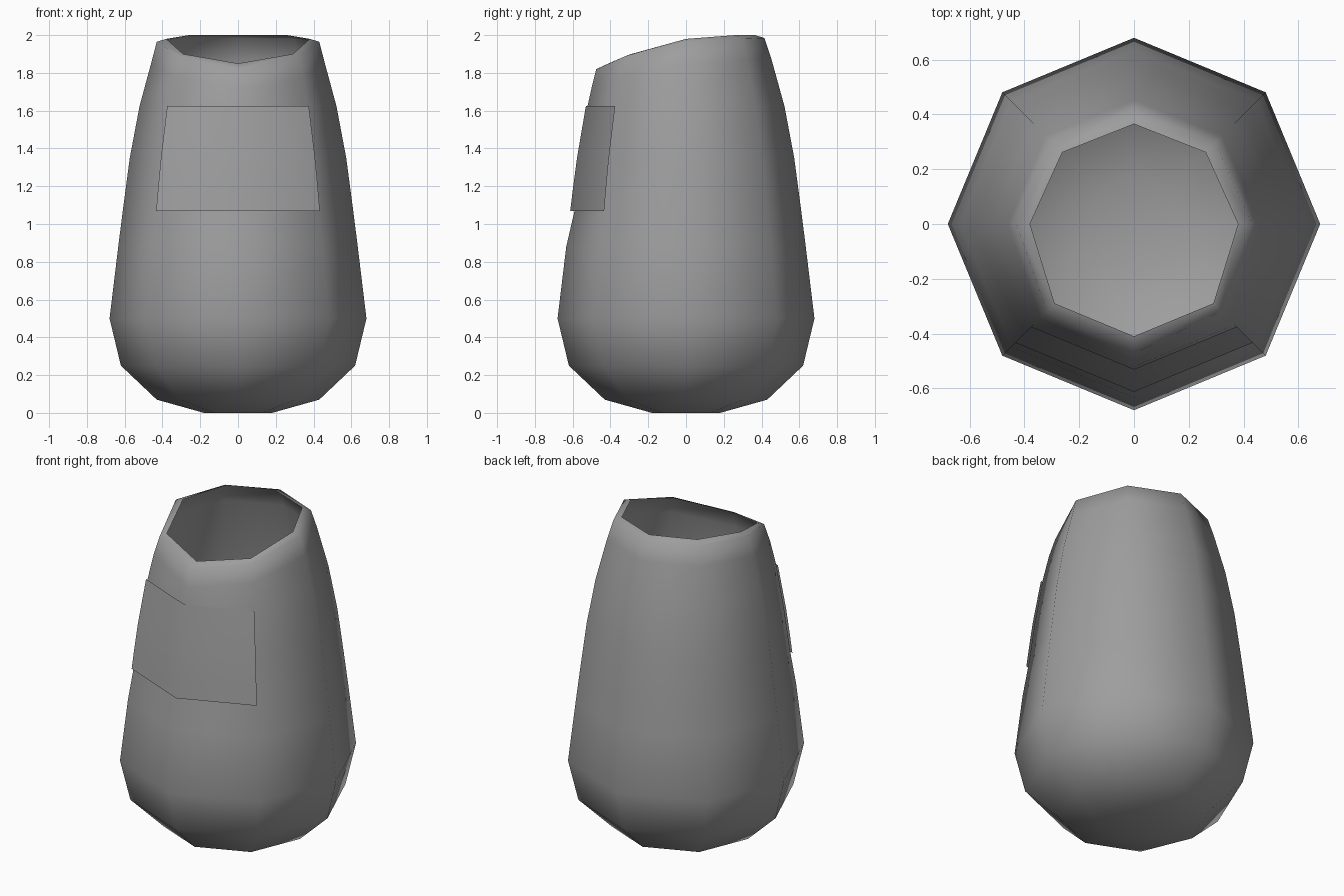
import bpy, bmesh
from math import sin, cos, pi

if "Cube" in bpy.data.objects:
    bpy.data.objects.remove(bpy.data.objects["Cube"])

SIDES = 8  # column 6 faces the front (-y)

dark_grey = bpy.data.materials.new("dark_grey")
dark_grey.diffuse_color = (0.34, 0.34, 0.34, 1)
dark_grey.use_nodes = True
dark_grey.node_tree.nodes["Principled BSDF"].inputs["Base Color"].default_value = dark_grey.diffuse_color


def finish(name, bm, outward):
    # make all faces point away from the axis
    bm.normal_update()
    if outward.normal.dot(outward.calc_center_median()) < 0:
        bmesh.ops.reverse_faces(bm, faces=bm.faces)
    mesh = bpy.data.meshes.new(name)
    bm.to_mesh(mesh)
    bm.free()
    mesh.materials.append(dark_grey)
    mesh.shade_smooth()
    obj = bpy.data.objects.new(name, mesh)
    bpy.context.collection.objects.link(obj)
    return obj


def bridge(bm, a, b, closed=True):
    n = len(a)
    for i in range(n if closed else n - 1):
        j = (i + 1) % n
        bm.faces.new((a[i], a[j], b[j], b[i]))


def column(r, z, i):
    a = 2 * pi * i / SIDES
    return (r * cos(a), r * sin(a), z)


# Body: octagonal rings (radius, height, inset of the front behind the panel)
profile = [(0.18, 0, 0), (0.43, 0.07, 0), (0.62, 0.25, 0), (0.68, 0.5, 0),
           (0.634, 0.88, 0), (0.61, 1.07, 0.02), (0.573, 1.35, 0.02),
           (0.521, 1.625, 0)]
bm = bmesh.new()
rings = []
for r, z, inset in profile:
    drop = {6: inset, 5: inset * 0.4, 7: inset * 0.4}
    rings.append([bm.verts.new(column(r - drop.get(i, 0), z, i))
                  for i in range(SIDES)])


def slanted(back, diag_b, side, diag_f, front):
    # mirrored ring given as (radius, height) from back to front
    order = [side, diag_b, back, diag_b, side, diag_f, front, diag_f]
    return [bm.verts.new(column(r, z, i)) for i, (r, z) in enumerate(order)]


# Slanted shoulder and open rim
rings.append(slanted((0.453, 1.87), (0.455, 1.87), (0.46, 1.85),
                     (0.485, 1.78), (0.50, 1.72)))
rings.append(slanted((0.415, 1.985), (0.42, 1.98), (0.43, 1.965),
                     (0.45, 1.89), (0.475, 1.82)))
rings.append(slanted((0.365, 2.0), (0.37, 2.0), (0.38, 1.98),
                     (0.41, 1.90), (0.41, 1.85)))
for a, b in zip(rings, rings[1:]):
    bridge(bm, a, b)
bottom = bm.faces.new(rings[0][::-1])
bm.faces.ensure_lookup_table()
finish("body", bm, bm.faces[3 * SIDES])

# Front panel: thin sheet wrapped around the three front corners
bm = bmesh.new()
rows = [[bm.verts.new(column(r, z, i)) for i in (5, 6, 7)]
        for r, z in [(0.613, 1.07), (0.597, 1.2), (0.577, 1.35), (0.53, 1.625)]]
for a, b in zip(rows, rows[1:]):
    bridge(bm, a, b, closed=False)
bm.faces.ensure_lookup_table()
finish("front_panel", bm, bm.faces[0])
